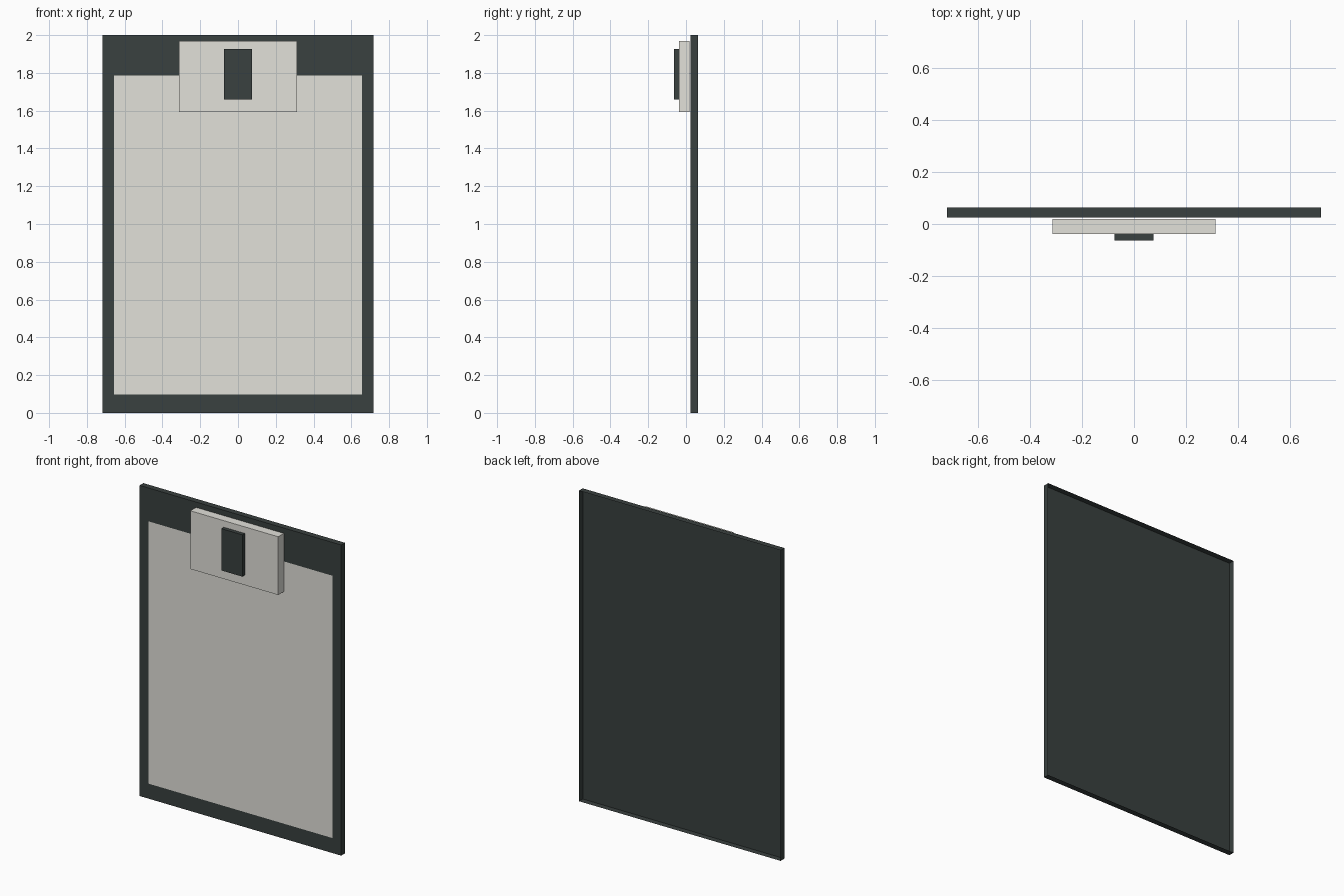
import bpy
import bmesh
from mathutils import Matrix

default = bpy.data.objects.get("Cube")
if default:
    bpy.data.objects.remove(default, do_unlink=True)


def flat_material(name, colour):
    mat = bpy.data.materials.new(name)
    mat.use_nodes = True
    mat.diffuse_color = colour
    bsdf = next(n for n in mat.node_tree.nodes if n.type == 'BSDF_PRINCIPLED')
    bsdf.inputs["Base Color"].default_value = colour
    bsdf.inputs["Roughness"].default_value = 0.8
    return mat


def shell(name, mat, half_width, y_range, z_range, front_only=False):
    """Box centred on x with an open back, or just its front face."""
    (y0, y1), (z0, z1) = y_range, z_range
    bm = bmesh.new()
    bmesh.ops.create_cube(bm, size=1)
    bm.normal_update()
    unwanted = [f for f in bm.faces
                if f.normal.y > 0.5 or (front_only and f.normal.y > -0.5)]
    bmesh.ops.delete(bm, geom=unwanted, context='FACES')
    size = Matrix.Diagonal((2 * half_width, y1 - y0, z1 - z0, 1))
    bmesh.ops.transform(bm, matrix=size, verts=bm.verts)
    mesh = bpy.data.meshes.new(name)
    bm.to_mesh(mesh)
    bm.free()
    mesh.materials.append(mat)
    obj = bpy.data.objects.new(name, mesh)
    obj.location = (0, (y0 + y1) / 2, (z0 + z1) / 2)
    bpy.context.collection.objects.link(obj)


charcoal = flat_material("charcoal", (0.041, 0.052, 0.050, 1))
pale_grey = flat_material("pale_grey", (0.76, 0.75, 0.70, 1))

# Backing board, hollow behind with a thin rim
shell("board", charcoal, 0.718, (0.025, 0.063), (0, 2))

# Single sheet lying on the front of the board
shell("paper", pale_grey, 0.656, (0.024, 0.025), (0.097, 1.786), front_only=True)

# Clip plate with its raised tab
shell("clip_plate", pale_grey, 0.313, (-0.038, 0.019), (1.594, 1.969))
shell("clip_tab", charcoal, 0.075, (-0.063, -0.038), (1.658, 1.927))
